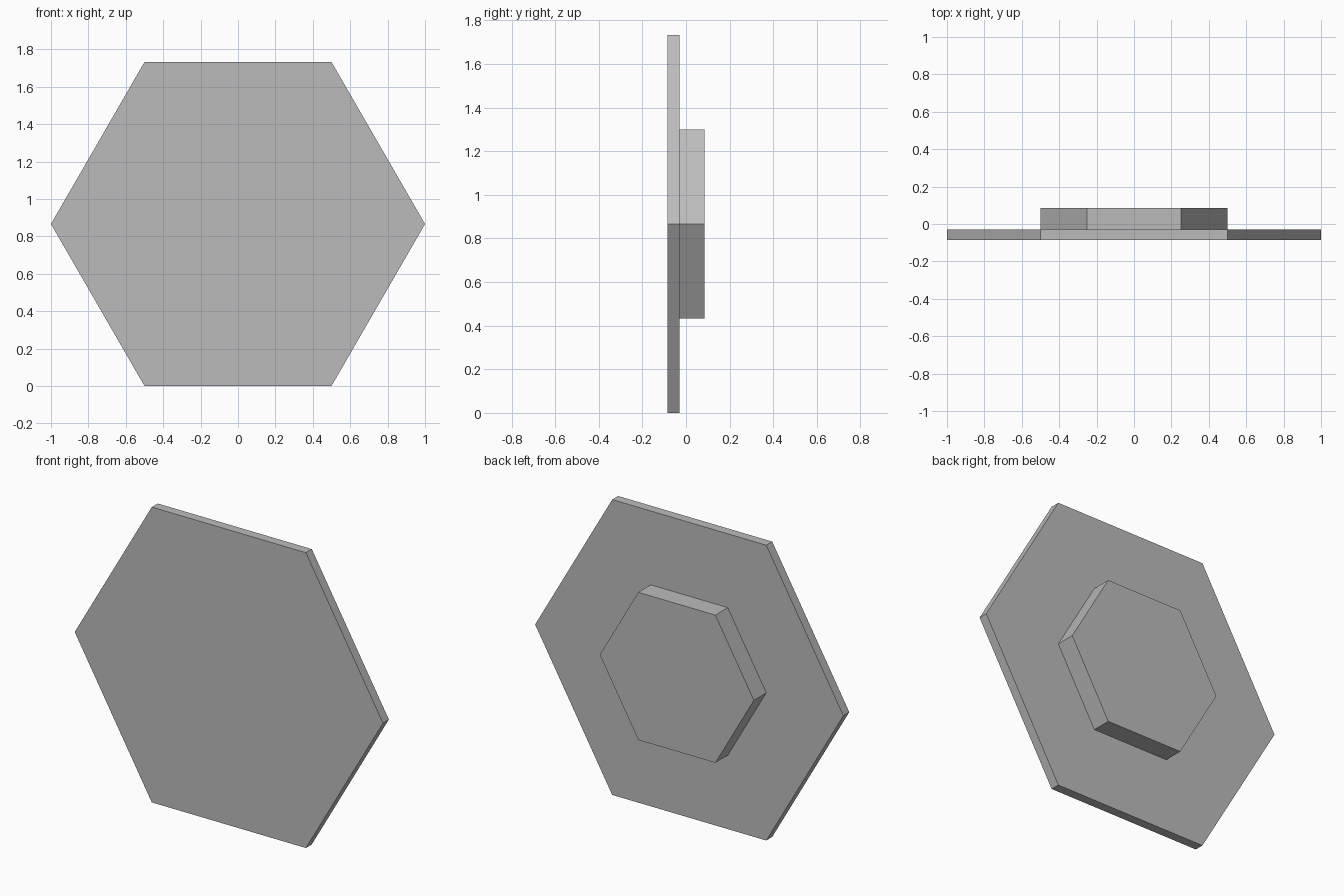
import bpy, bmesh
from math import cos, sin, pi, sqrt

cube = bpy.data.objects.get("Cube")
if cube:
    bpy.data.objects.remove(cube, do_unlink=True)

grey = bpy.data.materials.new("plain grey")
grey.use_nodes = True
colour = (0.5, 0.5, 0.5, 1)
grey.diffuse_color = colour
grey.node_tree.nodes["Principled BSDF"].inputs["Base Color"].default_value = colour

CENTRE_Z = sqrt(3) / 2


def hex_prism(name, radius, y_front, y_back):
    """Hexagonal prism along y, with corners pointing left and right."""
    bm = bmesh.new()
    corners = [bm.verts.new((radius * cos(i * pi / 3), y_front,
                             CENTRE_Z + radius * sin(i * pi / 3))) for i in range(6)]
    face = bm.faces.new(corners)
    result = bmesh.ops.extrude_face_region(bm, geom=[face], use_keep_orig=True)
    moved = [v for v in result["geom"] if isinstance(v, bmesh.types.BMVert)]
    bmesh.ops.translate(bm, verts=moved, vec=(0, y_back - y_front, 0))
    bmesh.ops.recalc_face_normals(bm, faces=bm.faces)
    mesh = bpy.data.meshes.new(name)
    bm.to_mesh(mesh)
    bm.free()
    mesh.materials.append(grey)
    obj = bpy.data.objects.new(name, mesh)
    bpy.context.collection.objects.link(obj)
    return obj


# Wide thin plate at the front, half-size boss behind it
hex_prism("front_plate", 1.0, -0.085, -0.03)
hex_prism("rear_boss", 0.5, -0.03, 0.085)
